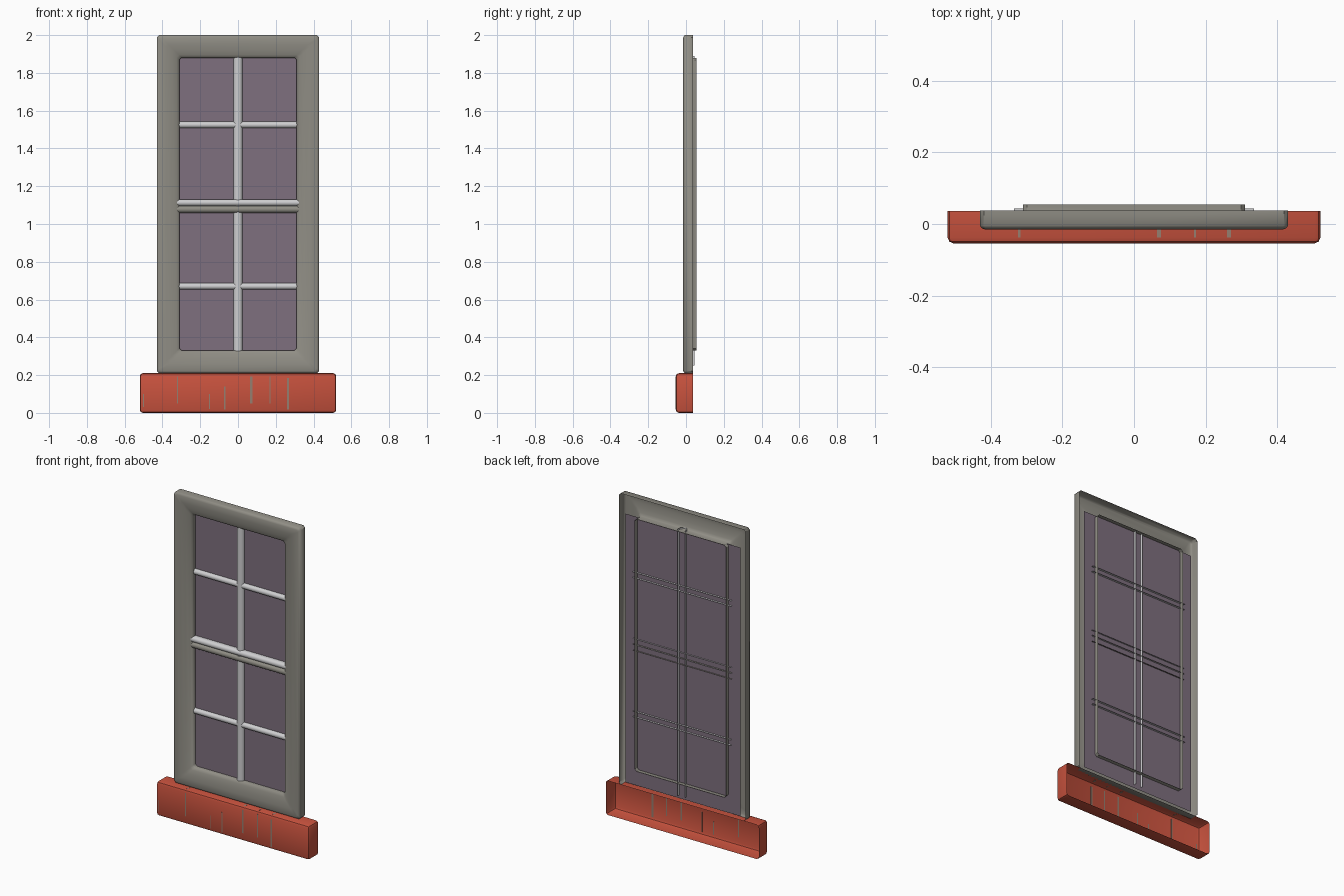
import bpy, bmesh, math

if "Cube" in bpy.data.objects:
    bpy.data.objects.remove(bpy.data.objects["Cube"])


def mat(name, r, g, b):
    m = bpy.data.materials.new(name)
    m.diffuse_color = (r, g, b, 1)
    m.use_nodes = True
    m.node_tree.nodes["Principled BSDF"].inputs["Base Color"].default_value = m.diffuse_color
    return m


GREY = mat("frame_grey", 0.28, 0.27, 0.235)
WHITE = mat("bar_white", 0.62, 0.62, 0.63)
GLASS = mat("glass_purple", 0.21, 0.16, 0.21)
RED = mat("sill_red", 0.58, 0.085, 0.048)
CRACK = mat("worn_streak", 0.30, 0.21, 0.16)


def finish(bm, name, material, smooth=True):
    me = bpy.data.meshes.new(name)
    bm.to_mesh(me)
    bm.free()
    ob = bpy.data.objects.new(name, me)
    bpy.context.collection.objects.link(ob)
    me.materials.append(material)
    if smooth:
        bpy.ops.object.select_all(action='DESELECT')
        ob.select_set(True)
        bpy.context.view_layer.objects.active = ob
        bpy.ops.object.shade_smooth_by_angle(angle=math.radians(40))
    return ob


def skin(bm, rings, closed):
    """Join consecutive rows of points with quads."""
    rows = [[bm.verts.new(p) for p in r] for r in rings]
    for a, b in zip(rows, rows[1:]):
        n = len(a)
        for i in range(n if closed else n - 1):
            j = (i + 1) % n
            bm.faces.new((a[i], a[j], b[j], b[i]))
    return rows


# Frame: open-backed moulding swept round a rectangle with clipped corners
def frame_ring(d, y, c=0.012):
    x, z0, z1 = 0.43 - d, 0.21 + d, 2.0 - d
    return [(-x + c, y, z0), (x - c, y, z0), (x, y, z0 + c), (x, y, z1 - c),
            (x - c, y, z1), (-x + c, y, z1), (-x, y, z1 - c), (-x, y, z0 + c)]


profile = [(0, 0.037), (0, -0.004), (0.004, -0.011), (0.013, -0.015),
           (0.05, -0.014), (0.08, -0.009), (0.105, -0.001), (0.116, 0.006),
           (0.12, 0.014), (0.12, 0.055)]
bm = bmesh.new()
skin(bm, [frame_ring(d, y) for d, y in profile], True)
finish(bm, "window_frame", GREY)

# Glass pane, crossed by the lip and the bars
bm = bmesh.new()
skin(bm, [[(-0.39, 0.03, 0.23), (0.39, 0.03, 0.23)],
          [(-0.39, 0.03, 1.88), (0.39, 0.03, 1.88)]], False)
bmesh.ops.reverse_faces(bm, faces=bm.faces)
for f in bm.faces:
    if f.normal.y > 0:
        f.normal_flip()
finish(bm, "glass_pane", GLASS, False)


# Glazing bars: hollow rounded channels, open at the back
def bar(name, mid, half, lo, hi, front, back, vertical, material):
    depth = min(half, 0.02)
    prof = [(-half, back)]
    for i in range(9):
        a = math.pi * i / 8
        prof.append((-half * math.cos(a), front + depth * (1 - math.sin(a))))
    prof.append((half, back))
    bm = bmesh.new()
    if vertical:
        rings = [[(mid + u, y, t) for u, y in prof] for t in (lo, hi)]
    else:
        rings = [[(t, y, mid - u) for u, y in prof] for t in (lo, hi)]
    skin(bm, rings, False)
    bmesh.ops.recalc_face_normals(bm, faces=bm.faces)
    if sum(f.normal.y * f.calc_area() for f in bm.faces) > 0:
        bmesh.ops.reverse_faces(bm, faces=bm.faces)
    finish(bm, name, material)


bar("vertical_bar", 0, 0.024, 0.25, 1.89, 0.008, 0.046, True, WHITE)
for n, z in (("upper", 1.525), ("lower", 0.67)):
    bar(n + "_cross_bar", z, 0.017, -0.335, 0.335, 0.011, 0.043, False, WHITE)
bar("meeting_rail_top", 1.113, 0.018, -0.335, 0.335, 0.0, 0.038, False, WHITE)
bar("meeting_rail_bottom", 1.078, 0.019, -0.335, 0.335, 0.0, 0.038, False, GREY)

# Sill: bevelled box open at the back
bm = bmesh.new()
bmesh.ops.create_cube(bm, size=1)
for v in bm.verts:
    v.co = (v.co.x * 1.04, -0.009 + v.co.y * 0.09, 0.105 + v.co.z * 0.21)
bm.normal_update()
bmesh.ops.delete(bm, geom=[f for f in bm.faces if f.normal.y > 0.5],
                 context='FACES_ONLY')
bmesh.ops.bevel(bm, geom=[e for e in bm.edges if len(e.link_faces) == 2],
                offset=0.016, segments=2, profile=0.5, affect='EDGES')
finish(bm, "brick_sill", RED)


# Worn streaks: thin plates on the sill front, some carried over the top
def plate(bm, x, w, y0, y1, z0, z1):
    r = bmesh.ops.create_cube(bm, size=1)
    for v in r["verts"]:
        v.co = (x + v.co.x * w, (y0 + y1) / 2 + v.co.y * (y1 - y0),
                (z0 + z1) / 2 + v.co.z * (z1 - z0))


bm = bmesh.new()
for x, w, z0, z1 in ((-0.32, 0.007, 0.05, 0.193), (-0.15, 0.005, 0.02, 0.10),
                     (-0.07, 0.006, 0.017, 0.14), (0.07, 0.011, 0.05, 0.193),
                     (0.17, 0.006, 0.05, 0.193), (0.265, 0.011, 0.017, 0.185),
                     (-0.51 + 0.01, 0.004, 0.03, 0.1)):
    plate(bm, x, w, -0.0548, -0.053, z0, z1)
    if z1 > 0.18:
        plate(bm, x, w, -0.037, -0.016, 0.209, 0.2107)
finish(bm, "sill_streaks", CRACK, False)
